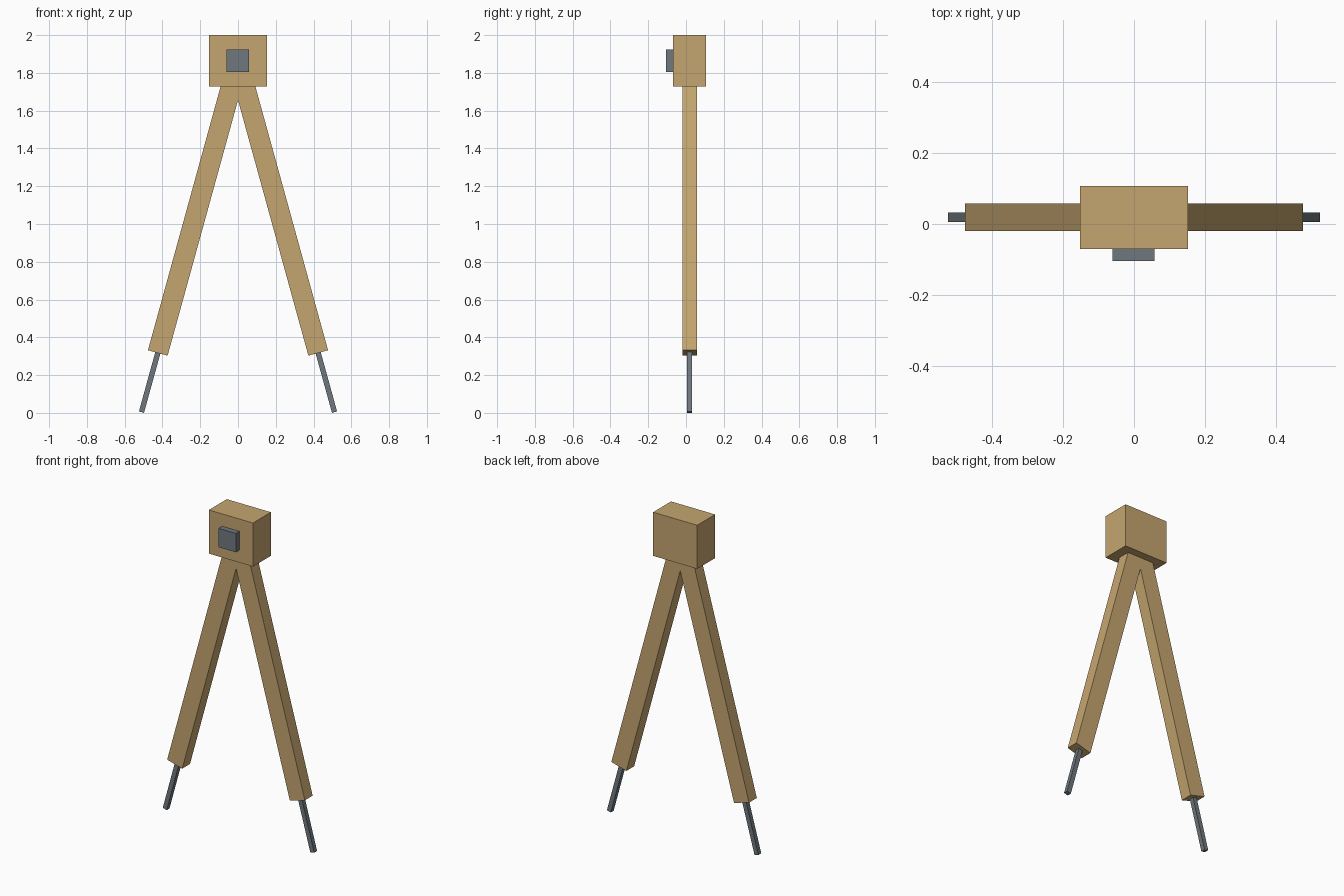
import bpy, bmesh
from math import sin, cos, radians
from mathutils import Matrix, Vector

if "Cube" in bpy.data.objects:
    bpy.data.objects.remove(bpy.data.objects["Cube"])


def material(name, rgb):
    m = bpy.data.materials.new(name)
    m.diffuse_color = (*rgb, 1)
    m.use_nodes = True
    m.node_tree.nodes["Principled BSDF"].inputs["Base Color"].default_value = m.diffuse_color
    return m


wood = material("wood", (0.56, 0.38, 0.16))
steel = material("steel", (0.16, 0.19, 0.21))


def block(name, centre, size, mat, tilt=0, mirror=False):
    """Box tilted in the xz plane, optionally mirrored across x."""
    mesh = bpy.data.meshes.new(name)
    bm = bmesh.new()
    bmesh.ops.create_cube(bm, size=1, matrix=Matrix.Translation(centre)
                          @ Matrix.Rotation(tilt, 4, 'Y')
                          @ Matrix.Diagonal((*size, 1)))
    bm.to_mesh(mesh)
    bm.free()
    mesh.materials.append(mat)
    ob = bpy.data.objects.new(name, mesh)
    bpy.context.collection.objects.link(ob)
    if mirror:
        mod = ob.modifiers.new("mirror", 'MIRROR')
        mod.use_clip = False
        mod.use_mirror_merge = False
    return ob


# Head box and front plate
block("head", (0, 0.0185, 1.8635), (0.305, 0.177, 0.273), wood)
block("front_plate", (-0.001, -0.085, 1.864), (0.118, 0.04, 0.118), steel)

# Splayed legs with steel spikes, both on one axis running up from the foot
TILT = radians(15.4)
foot = Vector((0.511, 0.019, 0.004))
axis = Vector((-sin(TILT), 0, cos(TILT)))


def on_leg(name, start, end, width, depth, mat):
    block(name, foot + axis * (start + end) / 2, (width, depth, end - start),
          mat, -TILT, True)


on_leg("legs", 0.325, 1.82, 0.108, 0.077, wood)
on_leg("leg_spikes", 0, 0.40, 0.028, 0.028, steel)
